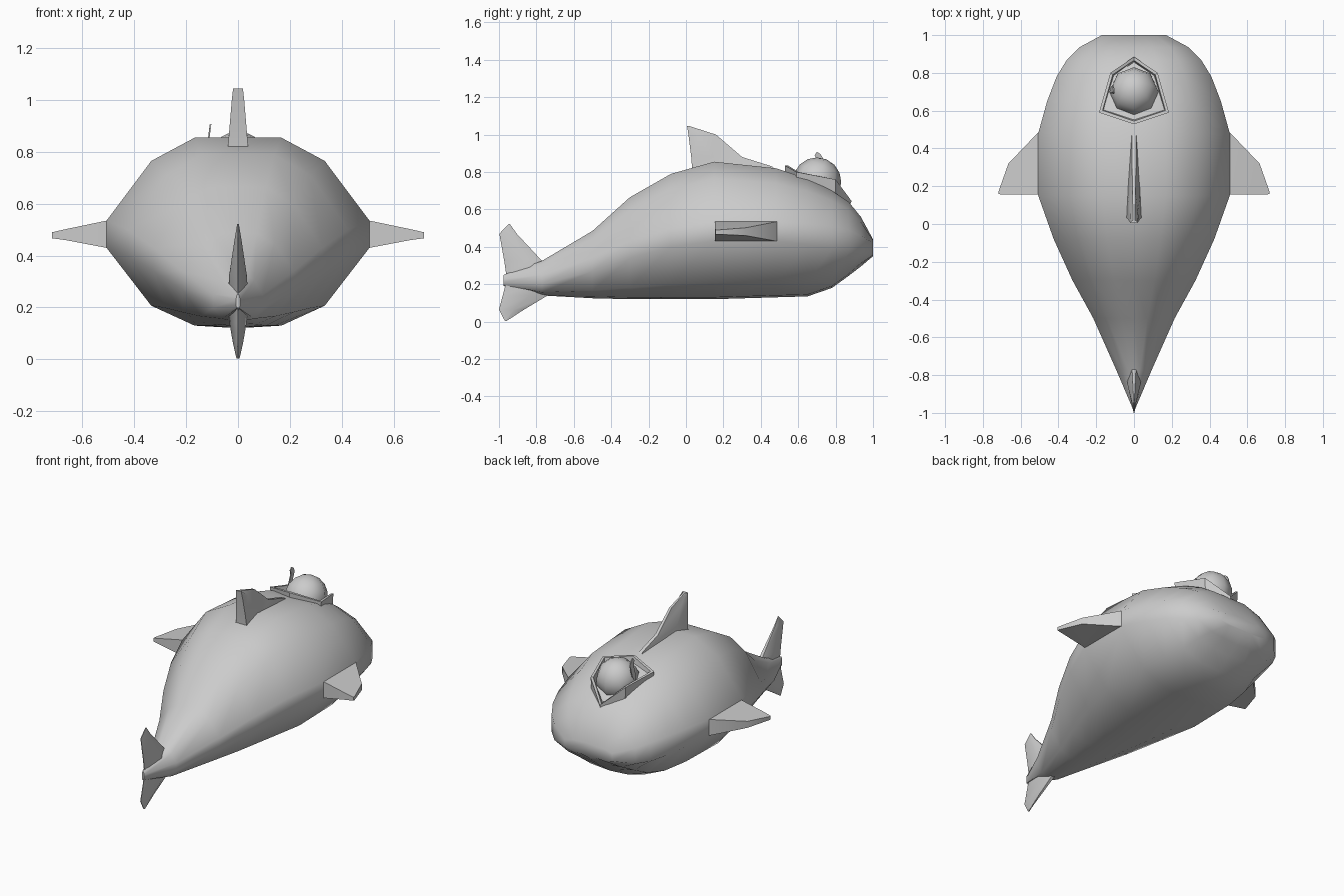
import bpy, bmesh, math
from mathutils import Matrix, Vector

if "Cube" in bpy.data.objects:
    bpy.data.objects.remove(bpy.data.objects["Cube"])

grey = bpy.data.materials.new("plain grey")
grey.diffuse_color = (0.6, 0.6, 0.6, 1)
grey.use_nodes = True
grey.node_tree.nodes["Principled BSDF"].inputs["Base Color"].default_value = grey.diffuse_color


def finish(name, bm, angle=50):
    bmesh.ops.remove_doubles(bm, verts=bm.verts, dist=0.0005)
    bmesh.ops.recalc_face_normals(bm, faces=bm.faces)
    me = bpy.data.meshes.new(name)
    bm.to_mesh(me)
    bm.free()
    ob = bpy.data.objects.new(name, me)
    bpy.context.collection.objects.link(ob)
    me.materials.append(grey)
    bpy.ops.object.select_all(action='DESELECT')
    ob.select_set(True)
    bpy.context.view_layer.objects.active = ob
    bpy.ops.object.shade_smooth_by_angle(angle=math.radians(angle))
    return ob


def loft(name, rings, caps=True, angle=50):
    """Skin a list of closed rings that have equal point counts."""
    bm = bmesh.new()
    vs = [[bm.verts.new(p) for p in r] for r in rings]
    n = len(rings[0])
    for a, b in zip(vs, vs[1:]):
        for i in range(n):
            j = (i + 1) % n
            bm.faces.new((a[i], a[j], b[j], b[i]))
    if caps:
        bm.faces.new(vs[0])
        bm.faces.new(vs[-1])
    return finish(name, bm, angle)


# Body: stations of (y, half width, bottom, top, side low, side high)
stations = [(1.0, .17, .35, .44, .37, .42), (.935, .29, .295, .56, .36, .46),
            (.87, .355, .245, .64, .37, .49), (.78, .41, .18, .70, .39, .51),
            (.65, .46, .135, .765, .41, .525), (.48, .507, .13, .82, .43, .535),
            (.15, .507, .12, .855, .43, .535), (-.08, .425, .12, .79, .40, .50),
            (-.30, .325, .12, .665, .34, .43), (-.50, .215, .125, .485, .27, .34),
            (-.77, .095, .14, .325, .20, .25), (-.975, .008, .19, .25, .21, .23)]


def body_ring(y, w, b, t, lo, hi):
    half = [(.33 * w, t), (.66 * w, hi + .72 * (t - hi)), (w, hi),
            (w, lo), (.66 * w, lo - .72 * (lo - b)), (.33 * w, b + .01)]
    pts = [(0, t)] + half + [(0, b)] + [(-x, z) for x, z in reversed(half)]
    return [(x, y, z) for x, z in pts]


loft("body", [body_ring(*s) for s in stations])

# Pectoral fins: sections of (x, back y, front y, low z, high z)
for side, label in ((1, "right"), (-1, "left")):
    secs = [(.44, .155, .53, .42, .545), (.507, .155, .485, .43, .535),
            (.665, .155, .32, .46, .502), (.718, .158, .17, .467, .49)]
    loft(label + "_fin", [[(side * x, a, lo), (side * x, b, lo),
                           (side * x, b, hi), (side * x, a, hi)]
                          for x, a, b, lo, hi in secs])

# Dorsal fin: sections of (z, back y, front y, half width)
secs = [(.78, .035, .52, .045), (.83, .032, .46, .038), (.88, .028, .30, .034),
        (1.0, .013, .16, .024), (1.045, .006, .02, .019)]
loft("dorsal_fin", [[(-w, a, z), (w, a, z), (w * .9, a + .4 * (b - a), z),
                     (w * .3, b, z), (-w * .3, b, z),
                     (-w * .9, a + .4 * (b - a), z)] for z, a, b, w in secs])

# Tail fin: sections of (z, back y, front y, half width)
secs = [(.003, -.968, -.96, .006), (.065, -1.0, -.865, .02),
        (.14, -.98, -.74, .033), (.2, -.965, -.72, .038),
        (.255, -.962, -.72, .038), (.325, -.972, -.77, .034),
        (.47, -.998, -.905, .012), (.522, -.948, -.942, .003)]
loft("tail_fin", [[(-.002, a, z), (.002, a, z), (w, a + .6 * (b - a), z),
                   (w * .3, b, z), (-w * .3, b, z), (-w, a + .6 * (b - a), z)]
                  for z, a, b, w in secs])

# Hat brim: pointed ring with a raised lip
right = [(.125, .80, .76), (.185, .59, .80)]
lip = ([Vector((0, .885, .645))] + [Vector(p) for p in right]
       + [Vector((0, .528, .835))] + [Vector((-x, y, z)) for x, y, z in reversed(right)])
centre = Vector((0, .70, 0))


def inset(f, plane=None):
    out = []
    for p in lip:
        q = centre + (Vector((p.x, p.y, 0)) - centre) * f
        q.z = p.z if plane is None else .785 + plane - .42 * (q.y - .52)
        out.append(q)
    return out


loft("hat_brim", [inset(.5, -.02), inset(.97, -.005), lip, inset(.90),
                  inset(.85, .012), inset(.5, .012)], caps=False, angle=35)

# Hat crown: low-poly dome tilted with the brim
bm = bmesh.new()
bmesh.ops.create_uvsphere(bm, u_segments=8, v_segments=8, radius=.13,
                          matrix=Matrix.Translation((0, .70, .748))
                          @ Matrix.Rotation(math.radians(-23), 4, 'X'))
finish("hat_crown", bm)

# Feather: thin leaf rising from the left of the hat
outline = [(.70, .76), (.725, .80), (.735, .868), (.72, .895),
           (.70, .908), (.688, .89), (.70, .86), (.69, .80)]
loft("feather", [[(-.125 + .13 * (z - .76) + d, y, z) for y, z in outline]
                 for d in (-.003, .003)], angle=30)
